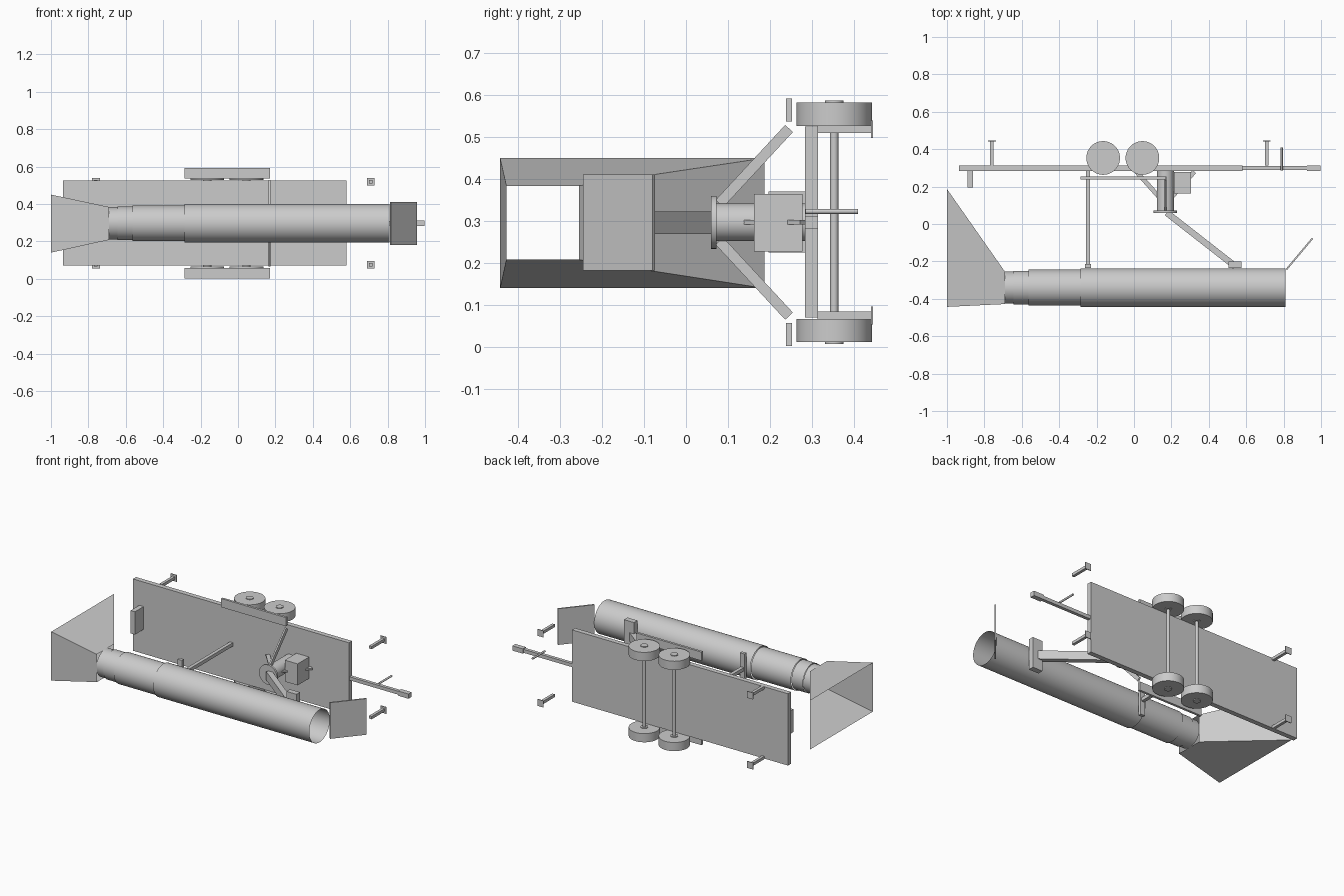
import bpy, bmesh, math
from mathutils import Vector

if "Cube" in bpy.data.objects:
    bpy.data.objects.remove(bpy.data.objects["Cube"])

ZC = 0.297          # height of the symmetry plane


def make(name, bm):
    me = bpy.data.meshes.new(name)
    bmesh.ops.recalc_face_normals(bm, faces=bm.faces)
    bm.to_mesh(me)
    bm.free()
    ob = bpy.data.objects.new(name, me)
    bpy.context.collection.objects.link(ob)
    return ob


def box(name, x, y, z):
    """Box from (min, max) ranges."""
    bm = bmesh.new()
    bmesh.ops.create_cube(bm, size=1)
    for v in bm.verts:
        v.co = [(r[0] + r[1]) / 2 + c * (r[1] - r[0]) for r, c in zip((x, y, z), v.co)]
    return make(name, bm)


def oriented(ob, a, b):
    a, b = Vector(a), Vector(b)
    ob.location = (a + b) / 2
    ob.rotation_euler = (b - a).to_track_quat('Z', 'Y').to_euler()
    return ob


def cyl(name, a, b, r, seg=32, caps=True):
    """Cylinder between two points."""
    bm = bmesh.new()
    bmesh.ops.create_cone(bm, cap_ends=caps, segments=seg, radius1=r, radius2=r,
                          depth=(Vector(b) - Vector(a)).length)
    for f in bm.faces:
        f.smooth = len(f.verts) == 4
    for e in bm.edges:
        if any(len(f.verts) > 4 for f in e.link_faces):
            e.smooth = False
    return oriented(make(name, bm), a, b)


def bar_xy(name, a, b, width, z):
    """Rectangular bar lying in the xy plane."""
    d = Vector(b) - Vector(a)
    h = d.length / 2
    ob = box(name, (-h, h), (-width / 2, width / 2), (-(z[1] - z[0]) / 2, (z[1] - z[0]) / 2))
    ob.location = ((a[0] + b[0]) / 2, (a[1] + b[1]) / 2, (z[0] + z[1]) / 2)
    ob.rotation_euler.z = math.atan2(d.y, d.x)
    return ob


# Trailer deck and tongue
box("deck", (-0.935, 0.58), (0.283, 0.314), (0.07, 0.525))
box("tongue", (0.58, 0.93), (0.288, 0.309), (ZC - 0.011, ZC + 0.011))
box("coupler", (0.925, 0.998), (0.283, 0.314), (ZC - 0.015, ZC + 0.015))
cyl("tongue_jack", (0.79, 0.285, 0.323), (0.79, 0.41, 0.323), 0.006, 16)
box("control_box", (-0.89, -0.86), (0.196, 0.284), (0.225, 0.37))

# Wheels, axles
for x in (-0.165, 0.045):
    cyl("axle", (x, 0.353, 0.05), (x, 0.353, 0.54), 0.01, 16)
    for s in (-1, 1):
        cyl("wheel", (x, 0.353, ZC + s * 0.23), (x, 0.353, ZC + s * 0.285), 0.09, 48)
        cyl("hub", (x, 0.353, ZC + s * 0.226), (x, 0.353, ZC + s * 0.29), 0.022, 24)

# Fenders and corner jacks on both sides
for s in (-1, 1):
    za, zb = sorted((ZC + s * 0.24, ZC + s * 0.295))
    box("fender", (-0.285, 0.17), (0.238, 0.253), (za, zb))
    zj = ZC + s * 0.222
    for x in (-0.76, 0.71):
        box("jack_leg", (x - 0.009, x + 0.009), (0.313, 0.443), (zj - 0.009, zj + 0.009))
        box("jack_foot", (x - 0.021, x + 0.021), (0.441, 0.446), (zj - 0.021, zj + 0.021))

# Telescoping open chute
for name, x0, x1, r in (("chute_main", -0.285, 0.81, 0.103),
                        ("chute_middle", -0.565, -0.285, 0.096),
                        ("chute_inner", -0.645, -0.565, 0.09),
                        ("chute_tip", -0.695, -0.645, 0.086)):
    cyl(name, (x0, -0.34, ZC), (x1, -0.34, ZC), r, 64, caps=False)

# Flared hopper, open at both ends
bm = bmesh.new()
big = [bm.verts.new((-1, y, z)) for y, z in
       ((-0.443, 0.14), (0.187, 0.14), (0.187, 0.45), (-0.443, 0.45))]
small = [bm.verts.new((-0.69, y, z)) for y, z in
         ((-0.428, 0.208), (-0.255, 0.208), (-0.255, 0.384), (-0.428, 0.384))]
for i in range(4):
    j = (i + 1) % 4
    bm.faces.new((big[i], big[j], small[j], small[i]))
make("hopper", bm)

# Deflector flap at the outlet
bar_xy("deflector_flap", (0.815, -0.243), (0.954, -0.077), 0.009, (0.182, 0.411))

# Slewing column, turntable and power unit
XC = 0.168
cyl("column", (XC, 0.07, ZC), (XC, 0.284, ZC), 0.045, 32)
cyl("turntable", (XC, 0.06, ZC), (XC, 0.073, ZC), 0.063, 32)
box("power_unit", (0.215, 0.305), (0.162, 0.277), (0.228, 0.364))

# Column braces
for s in (-1, 1):
    brace = box("side_brace", (-0.005, 0.005), (-0.0125, 0.0125), (-0.122, 0.122))
    oriented(brace, (XC, 0.08, ZC + s * 0.223), (XC, 0.245, ZC + s * 0.045))
    brace.rotation_euler = (math.atan2(-0.165, -s * 0.178 * -1) if s > 0
                            else math.atan2(0.165, 0.178), 0, 0)
    bar_xy("end_brace", (XC + s * 0.155, 0.28), (XC + s * 0.03, 0.14), 0.024,
           (ZC - 0.005, ZC + 0.005))

# Boom, rest post and chute clamps
bar_xy("boom", (0.175, 0.06), (0.54, -0.225), 0.034, (0.269, 0.323))
box("boom_clamp", (0.505, 0.575), (-0.235, -0.2), (0.2, 0.395))
box("rest_post", (-0.256, -0.234), (-0.22, 0.284), (ZC - 0.011, ZC + 0.011))
box("rest_clamp", (-0.261, -0.229), (-0.235, -0.214), (0.2, 0.395))
